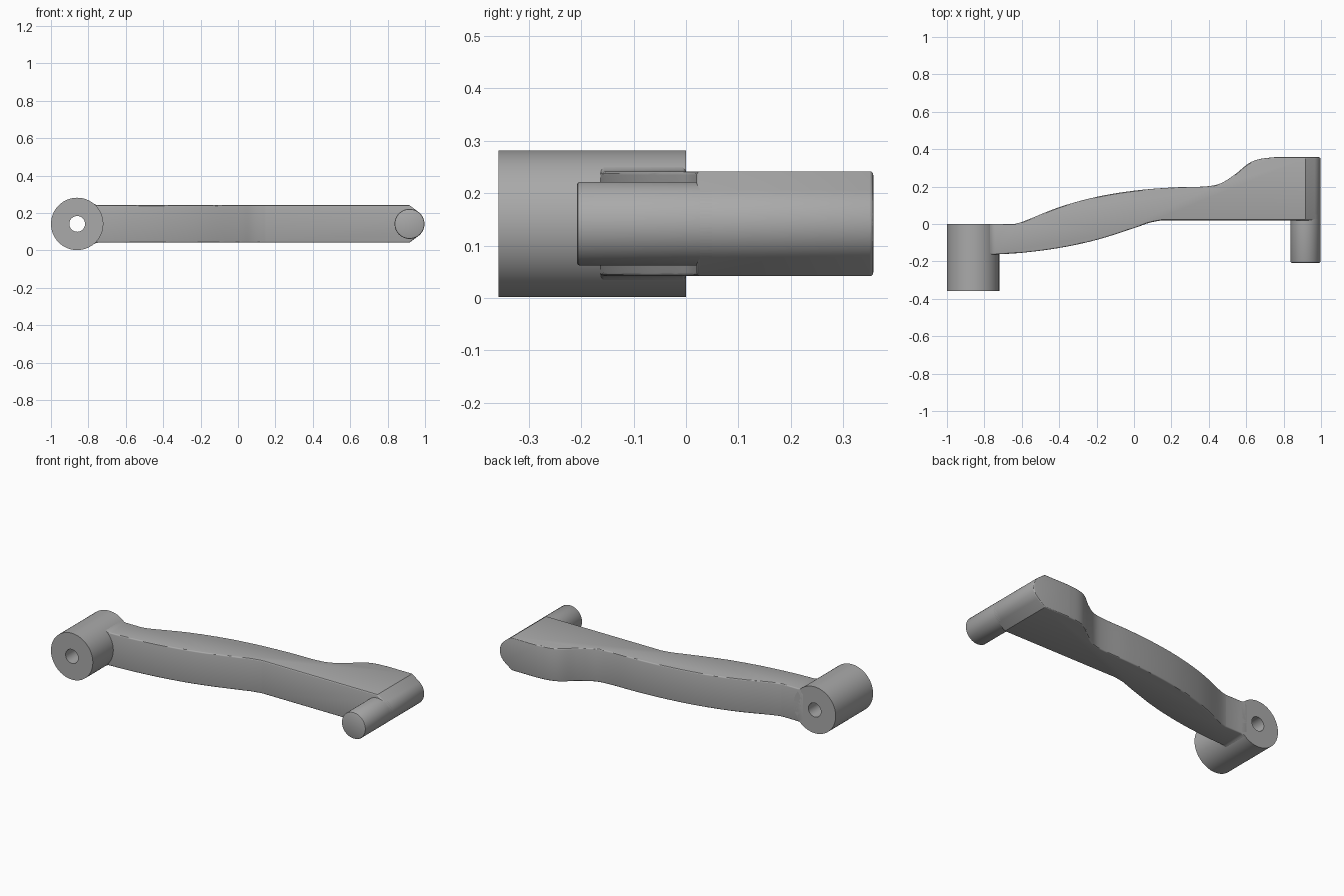
import bpy
import bmesh
import math
from mathutils import Vector, geometry

MID = 0.1415                 # height of the common centre line
HUB_X, HUB_R, BORE_R = -0.86, 0.14, 0.042
PIN_X, PIN_R = 0.917, 0.08
HALF = 0.1                   # half thickness of the arm
FILLET = 0.05

cube = bpy.data.objects.get("Cube")
if cube:
    bpy.data.objects.remove(cube, do_unlink=True)

grey = bpy.data.materials.new("plain_grey")
grey.use_nodes = True
grey.diffuse_color = (0.4, 0.4, 0.4, 1)
grey.node_tree.nodes["Principled BSDF"].inputs["Base Color"].default_value = (0.4, 0.4, 0.4, 1)


def add_object(name, bm):
    bmesh.ops.recalc_face_normals(bm, faces=bm.faces)
    mesh = bpy.data.meshes.new(name)
    bm.to_mesh(mesh)
    bm.free()
    mesh.materials.append(grey)
    obj = bpy.data.objects.new(name, mesh)
    bpy.context.collection.objects.link(obj)
    return obj


def activate(obj):
    bpy.ops.object.select_all(action="DESELECT")
    obj.select_set(True)
    bpy.context.view_layer.objects.active = obj


def smooth(obj):
    activate(obj)
    bpy.ops.object.shade_smooth_by_angle(angle=math.radians(30))


def prism(name, points, offset):
    """Extrude a closed outline along offset."""
    bm = bmesh.new()
    face = bm.faces.new([bm.verts.new(p) for p in points])
    ext = bmesh.ops.extrude_face_region(bm, geom=[face], use_keep_orig=True)
    verts = [v for v in ext["geom"] if isinstance(v, bmesh.types.BMVert)]
    bmesh.ops.translate(bm, verts=verts, vec=offset)
    return add_object(name, bm)


def lathe(name, profile, x, closed):
    """Spin a (radius, y) profile about an axis along y."""
    bm = bmesh.new()
    verts = [bm.verts.new((x + r, y, MID)) for r, y in profile]
    edges = [bm.edges.new(pair) for pair in zip(verts, verts[1:])]
    if closed:
        edges.append(bm.edges.new((verts[-1], verts[0])))
    bmesh.ops.spin(bm, geom=verts + edges, cent=(x, 0, MID), axis=(0, 1, 0),
                   angle=math.tau, steps=64, use_duplicate=False)
    bmesh.ops.remove_doubles(bm, verts=bm.verts, dist=0.0001)
    obj = add_object(name, bm)
    smooth(obj)
    return obj


def spline(points, steps=5):
    """Smooth curve passing through a few plan points."""
    pts = [Vector((x, y, 0)) for x, y in points]
    ext = [pts[0]] + pts + [pts[-1]]
    out = [pts[0]]
    for a, b, c, d in zip(ext, ext[1:], ext[2:], ext[3:]):
        out += geometry.interpolate_bezier(b, b + (c - a) / 6, c - (d - b) / 6, c, steps + 1)[1:]
    return out


def arc(cx, cz, r, start, end, steps):
    return [(cx + r * math.cos(start + (end - start) * i / steps),
             cz + r * math.sin(start + (end - start) * i / steps)) for i in range(steps + 1)]


# Arm plan: curved back and front edges
back = spline([(-0.64, 0), (-0.58, 0.018), (-0.4, 0.09), (-0.2, 0.145), (0, 0.178),
               (0.2, 0.195), (0.37, 0.2), (0.46, 0.216), (0.54, 0.265), (0.61, 0.322),
               (0.67, 0.347), (0.75, 0.357)])
front = spline([(0.15, 0.02), (0.08, 0.006), (0, -0.022), (-0.2, -0.085),
                (-0.4, -0.128), (-0.6, -0.154), (-0.75, -0.163)])
plan = ([Vector((-0.8, 0, 0))] + back
        + [Vector((1.1, 0.357, 0)), Vector((1.1, 0.02, 0))]
        + front + [Vector((-0.8, -0.163, 0))])
arm = prism("arm", [p + Vector((0, 0, -0.1)) for p in plan], (0, 0, 0.5))

# Arm side outline: fillets into the hub, tapered round tip at the pin
dx = math.sqrt((HUB_R + FILLET) ** 2 - (HALF + FILLET) ** 2)
touch = math.atan2(-(HALF + FILLET), -dx)
tip = math.asin(PIN_R / HALF)
upper = [(-0.79, 0.08)]
upper += arc(HUB_X + dx, HALF + FILLET, FILLET, touch, -math.pi / 2, 4)
upper += [(PIN_X, HALF)]
upper += arc(PIN_X, 0, PIN_R, tip, 0, 10)
side = upper + [(x, -z) for x, z in reversed(upper[:-1])]
cutter = prism("arm_side_cutter", [(x, -0.5, MID + z) for x, z in side], (0, 1, 0))
cutter.hide_render = True

activate(arm)
cut = arm.modifiers.new("side_shape", "BOOLEAN")
cut.operation = "INTERSECT"
cut.solver = "EXACT"
cut.object = cutter
bpy.ops.object.modifier_apply(modifier=cut.name)
bpy.data.objects.remove(cutter, do_unlink=True)

# Softened edges
bevel = arm.modifiers.new("soft_edges", "BEVEL")
bevel.width = 0.007
bevel.segments = 3
bevel.limit_method = "ANGLE"
bevel.angle_limit = math.radians(50)
bevel.use_clamp_overlap = False
bpy.ops.object.modifier_apply(modifier=bevel.name)
smooth(arm)

# Hub with a through bore
lathe("hub", [(BORE_R, -0.357), (HUB_R, -0.357), (HUB_R, 0), (BORE_R, 0)], HUB_X, True)

# Pin with a slightly rounded end, running into the arm tip
lathe("pin", [(0, -0.208), (PIN_R - 0.006, -0.208), (PIN_R - 0.002, -0.206),
              (PIN_R, -0.202), (PIN_R, 0.05), (0, 0.05)], PIN_X, False)
